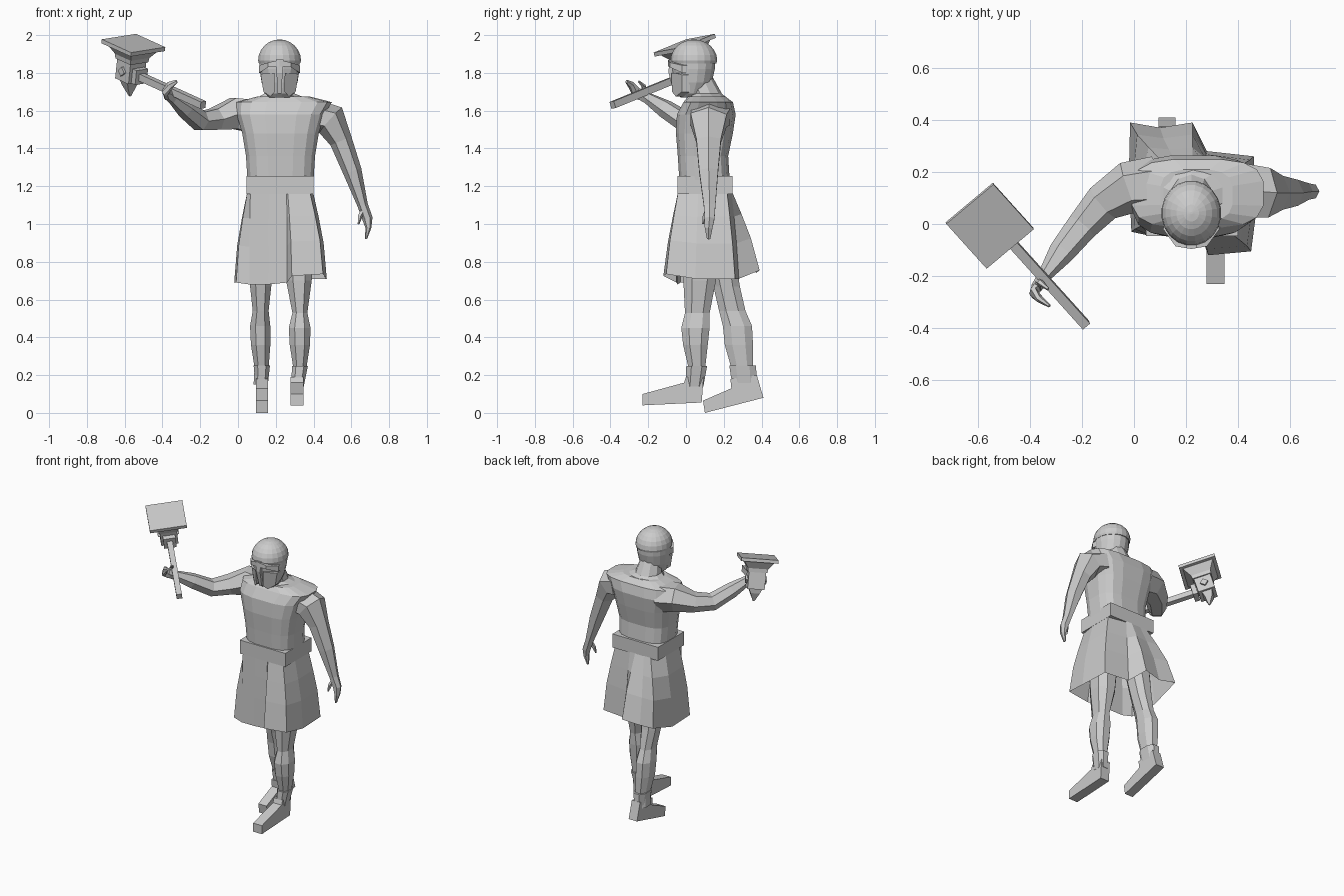
import bpy, bmesh
from math import cos, sin, pi
from mathutils import Vector, Matrix


def loft(name, rings, caps=True, mat=None):
    bm = bmesh.new()
    vr = [[bm.verts.new(mat @ Vector(p) if mat else Vector(p)) for p in r] for r in rings]
    n = len(rings[0])
    for a, b in zip(vr, vr[1:]):
        for i in range(n):
            j = (i + 1) % n
            bm.faces.new((a[i], a[j], b[j], b[i]))
    if caps:
        bm.faces.new(vr[0][::-1])
        bm.faces.new(vr[-1])
    bmesh.ops.recalc_face_normals(bm, faces=bm.faces)
    me = bpy.data.meshes.new(name)
    bm.to_mesh(me)
    bm.free()
    ob = bpy.data.objects.new(name, me)
    bpy.context.collection.objects.link(ob)
    return ob


def spow(v, e):
    return (1 if v >= 0 else -1) * abs(v) ** e


def ring(x0, x1, y0, y1, z, n=12, p=2.0):
    cx, cy, hx, hy = (x0 + x1) / 2, (y0 + y1) / 2, (x1 - x0) / 2, (y1 - y0) / 2
    out = []
    for i in range(n):
        a = 2 * pi * (i + .5) / n
        out.append((cx + hx * spow(cos(a), 2 / p), cy + hy * spow(sin(a), 2 / p), z))
    return out


def limb(name, pts, ref, n=6):
    rings = []
    for i, (x, y, z, r1, r2) in enumerate(pts):
        a, b = Vector(pts[max(i - 1, 0)][:3]), Vector(pts[min(i + 1, len(pts) - 1)][:3])
        t = (b - a).normalized()
        s = t.cross(Vector(ref)).normalized()
        u = s.cross(t)
        rings.append([Vector((x, y, z)) + s * r1 * cos(2 * pi * k / n) + u * r2 * sin(2 * pi * k / n)
                      for k in range(n)])
    return loft(name, rings)


def rect(z, hx, hy, cx=0, cy=0):
    return [(cx - hx, cy - hy, z), (cx + hx, cy - hy, z), (cx + hx, cy + hy, z), (cx - hx, cy + hy, z)]


# torso and neck
loft("torso", [ring(*r, n=16, p=3.2) for r in [
    (.05, .40, -.035, .235, 1.20), (.04, .41, -.045, .225, 1.36), (.02, .43, -.055, .25, 1.48),
    (-.01, .46, -.05, .265, 1.58), (-.01, .50, -.015, .25, 1.645), (.10, .38, .01, .21, 1.675)]])
loft("neck", [ring(*r, n=10) for r in [
    (.07, .40, .02, .23, 1.655), (.135, .305, .01, .19, 1.69), (.155, .285, -.01, .14, 1.78)]])

# belt
loft("belt", [rect(z, .177, .146, .223, .1) for z in (1.16, 1.255)])

# skirt wrapped around the striding legs
hem = [(-.01, -.03, .69), (.06, -.045, .68), (.16, -.045, .68), (.26, -.05, .69), (.285, -.12, .725),
       (.45, -.105, .735), (.47, .05, .71), (.46, .26, .71), (.28, .28, .71), (.225, .39, .755),
       (.10, .37, .74), (-.015, .39, .755), (-.02, .18, .69)]
waist = []
for x, y, z in hem:
    dx, dy = x - .223, y - .1
    s = min(.172 / max(abs(dx), 1e-4), .14 / max(abs(dy), 1e-4))
    waist.append((.223 + dx * s, .1 + dy * s, 1.18))
rings = []
for t, f in ((0, 0), (.3, .42), (.6, .78), (1, 1)):
    rings.append([(w[0] + (h[0] - w[0]) * f, w[1] + (h[1] - w[1]) * (f + t) / 2, w[2] + (h[2] - w[2]) * t)
                  for w, h in zip(waist, hem)])
loft("skirt", rings, caps=False)

# legs
loft("right_leg", [ring(*r, n=8, p=2.3) for r in [
    (.08, .155, .24, .37, .15), (.085, .165, .235, .36, .24), (.065, .175, .20, .36, .36),
    (.06, .175, .19, .355, .46), (.075, .165, .17, .32, .54), (.06, .18, .14, .29, .67),
    (.04, .21, .08, .25, .95)]])
loft("left_leg", [ring(*r, n=8, p=2.3) for r in [
    (.285, .345, .0, .09, .14), (.29, .365, .01, .105, .24), (.27, .385, -.02, .12, .36),
    (.265, .388, -.03, .13, .45), (.285, .37, -.01, .13, .53), (.25, .395, -.02, .165, .70),
    (.23, .41, -.02, .18, .95)]])

# boot cuffs
loft("right_cuff", [ring(.09, .16, .24, .38, .15, 8, 2.6), ring(.08, .172, .225, .375, .25, 8, 2.6)])
loft("left_cuff", [ring(.28, .35, -.005, .095, .14, 8, 2.6), ring(.283, .372, -.002, .115, .247, 8, 2.6)])

# feet from side profiles
def foot(name, cx, hw, prof):
    loft(name, [[(cx + s * hw, y, z) for y, z in prof] for s in (-1, 1)])


foot("right_foot", .127, .032, [(.10, 0), (.09, .065), (.24, .13), (.235, .18), (.375, .2), (.41, .08)])
foot("left_foot", .313, .034, [(-.23, .04), (-.23, .10), (-.01, .16), (0, .19), (.093, .19), (.083, .055)])

# lowered left arm and hand
limb("left_arm", [
    (.40, .13, 1.57, .09, .12), (.49, .12, 1.55, .09, .11), (.545, .12, 1.44, .06, .075),
    (.605, .12, 1.28, .05, .058), (.66, .125, 1.10, .028, .036), (.685, .125, 1.03, .028, .03),
    (.69, .12, .98, .016, .024), (.678, .12, .92, .005, .01)], (0, 1, 0))
limb("left_thumb", [(.665, .115, 1.08, .015, .015), (.645, .10, 1.04, .013, .013),
                    (.638, .09, 1.0, .005, .005)], (0, 1, 0), 5)

# raised right arm and hand
limb("right_arm", [
    (.08, .15, 1.57, .11, .10), (-.02, .14, 1.585, .10, .095), (-.12, .08, 1.555, .075, .065),
    (-.20, -.01, 1.545, .06, .057), (-.28, -.11, 1.61, .05, .05), (-.345, -.20, 1.665, .026, .032),
    (-.375, -.245, 1.69, .022, .032)], (0, 0, 1))
limb("right_fingers", [(-.37, -.235, 1.68, .022, .03), (-.385, -.265, 1.70, .018, .03),
                       (-.36, -.29, 1.735, .014, .022), (-.325, -.315, 1.755, .006, .01)], (0, 0, 1))
limb("right_thumb", [(-.365, -.22, 1.69, .016, .016), (-.36, -.225, 1.73, .013, .013),
                     (-.33, -.25, 1.755, .006, .006)], (0, 1, 0), 5)

# helmet: lower shell, then dome with a lip
loft("helmet_shell", [ring(.22 - h, .22 + h, a, b, z, 16) for z, h, a, b in [
    (1.67, .055, -.03, .06), (1.69, .076, -.05, .10), (1.75, .097, -.065, .138),
    (1.82, .108, -.074, .155), (1.88, .110, -.075, .158)]])
loft("helmet_dome", [ring(.22 - .115 * c, .22 + .115 * c, .042 - .125 * c, .042 + .125 * c, z, 20)
                     for c, z in [(.96, 1.85)] + [(cos(a), 1.865 + .112 * sin(a))
                                                  for a in [i * pi / 12 for i in range(6)]]
                     + [(.04, 1.977)]])

# face guard: nose bar, plus brow and cheek on each side
loft("nose_guard", [rect(1.69, .010, .02, .22, -.045), rect(1.80, .016, .02, .22, -.072),
                    rect(1.87, .02, .02, .22, -.07)])
for side, s in (("right", -1), ("left", 1)):
    loft(side + "_brow", [
        [(.22, -.096, 1.835), (.22, -.096, 1.868), (.22, -.05, 1.868), (.22, -.05, 1.835)],
        [(.22 + s * .06, -.086, 1.83), (.22 + s * .06, -.086, 1.855),
         (.22 + s * .06, -.03, 1.855), (.22 + s * .06, -.03, 1.83)],
        [(.22 + s * .108, -.02, 1.80), (.22 + s * .108, -.02, 1.84),
         (.22 + s * .1, .02, 1.84), (.22 + s * .1, .02, 1.80)]])
    loft(side + "_cheek", [
        [(.22 + s * x, y + d, z) for x, y, z in [
            (.028, -.066, 1.80), (.08, -.048, 1.80), (.10, -.01, 1.79),
            (.085, -.01, 1.70), (.05, -.042, 1.675), (.025, -.062, 1.70)]] for d in (-.012, .03)])

# hammer frame: local x along the handle, local z out of the striking plate
X = Vector((.64, -.71, -.29)).normalized()
Z = Vector((.07, -.266, .96))
Z = (Z - X * Z.dot(X)).normalized()
Y = Z.cross(X)
M = Matrix.Translation((-.553, -.01, 1.957)) @ Matrix((X, Y, Z)).transposed().to_4x4()

# hammer head, striking plate and spike
loft("hammer_plate", [rect(z, .121, .119) for z in (-.022, 0)], mat=M)
loft("hammer_flare", [rect(-.022, .10, .098), rect(-.07, .065, .065), rect(-.095, .062, .062)], mat=M)
loft("hammer_body", [rect(-.09, .055, .055), rect(-.205, .055, .055)], mat=M)
loft("hammer_spike", [rect(-.20, .035, .045), rect(-.235, .025, .03), rect(-.29, .004, .005, .015)], mat=M)
for s in (-1, 1):
    loft("hammer_boss", [[(.026 * cos(k * pi / 2), s * d, -.15 + .026 * sin(k * pi / 2))
                          for k in range(4)] for d in (.05, .068)], mat=M)

# hammer collar and handle
loft("hammer_collar", [rect(z, .016, .04, .075) for z in (-.20, -.12)], mat=M)
loft("hammer_handle", [rect(z, .28, .018, .32) for z in (-.18, -.142)], mat=M)
